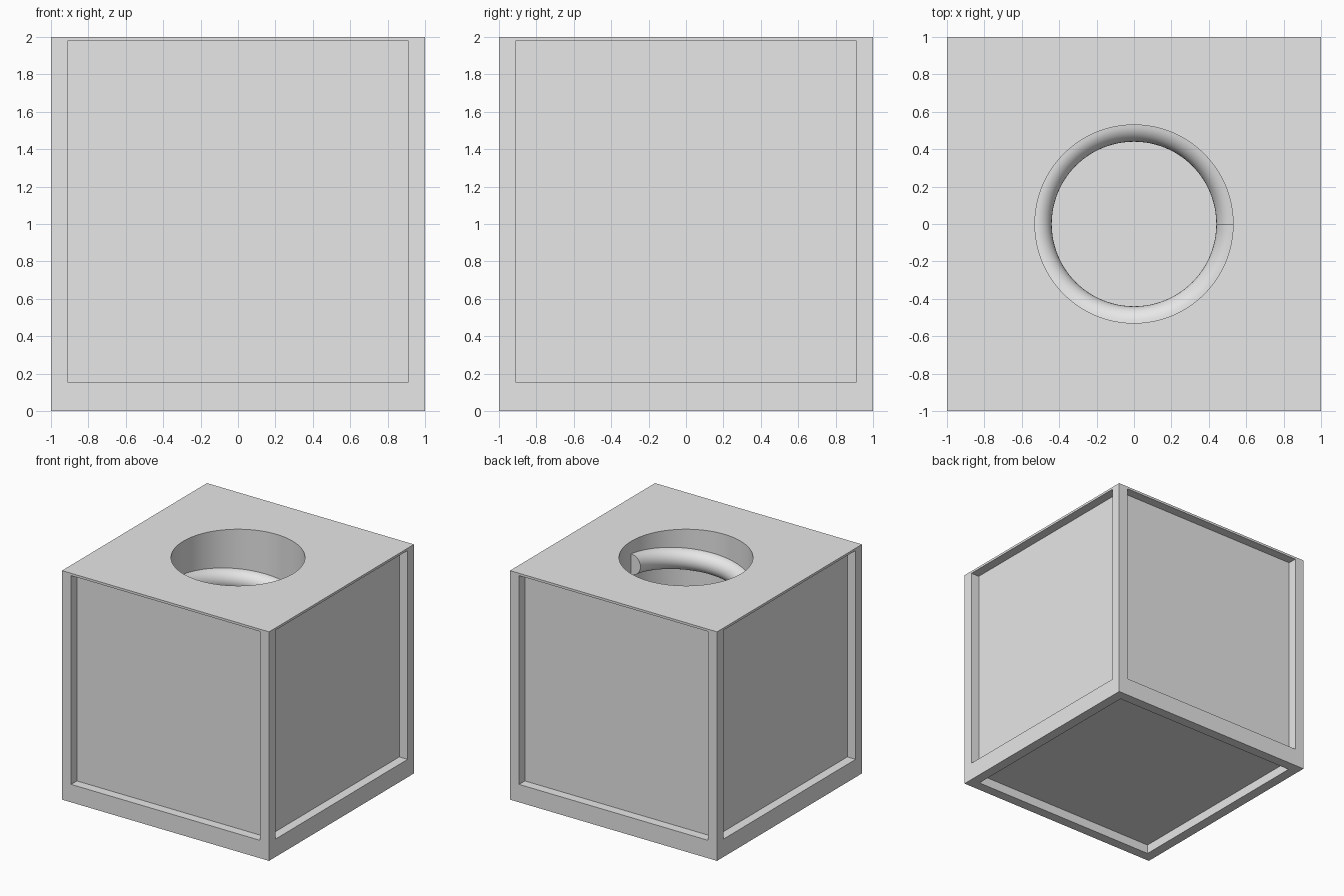
import bpy, bmesh
from math import pi, sin, cos, radians
from mathutils import Vector

cube = bpy.data.objects.get("Cube")
if cube:
    bpy.data.objects.remove(cube, do_unlink=True)

HALF = 1.0          # half width of the box
BORDER = 0.125      # frame width around the recessed panels
RECESS = 0.08       # panel depth
HOLE_R = 0.53
HOLE_DEPTH = 1.1
SEGMENTS = 96
PITCH = 0.36
TURNS = 2
RIDGE_R = 0.09
THREAD_TOP = 1.8    # height of the thread's upper end

grey = bpy.data.materials.new("plain grey")
grey.use_nodes = True
grey.diffuse_color = (0.8, 0.8, 0.8, 1)
grey.node_tree.nodes["Principled BSDF"].inputs["Base Color"].default_value = grey.diffuse_color


def finish(bm, name):
    bmesh.ops.recalc_face_normals(bm, faces=bm.faces)
    mesh = bpy.data.meshes.new(name)
    bm.to_mesh(mesh)
    bm.free()
    mesh.materials.append(grey)
    obj = bpy.data.objects.new(name, mesh)
    bpy.context.collection.objects.link(obj)
    bpy.ops.object.select_all(action="DESELECT")
    obj.select_set(True)
    bpy.context.view_layer.objects.active = obj
    bpy.ops.object.shade_smooth_by_angle(angle=radians(35))
    return obj


# Box with recessed panels on the sides and the base
bm = bmesh.new()
bmesh.ops.create_cube(bm, size=2 * HALF)
bmesh.ops.translate(bm, verts=bm.verts, vec=(0, 0, HALF))
bm.normal_update()
top = next(f for f in bm.faces if f.normal.z > 0.5)
for face in [f for f in bm.faces if f is not top]:
    normal = face.normal.copy()
    bmesh.ops.inset_individual(bm, faces=[face], thickness=BORDER)
    if abs(normal.z) < 0.5:
        # side panels sit closer to the top edge
        bmesh.ops.translate(bm, verts=face.verts, vec=(0, 0, 0.068))
    panel = bmesh.ops.extrude_discrete_faces(bm, faces=[face])["faces"][0]
    bmesh.ops.translate(bm, verts=panel.verts, vec=-RECESS * normal)

# Round hole in the top, with wall and floor
rim = list(top.edges)
bmesh.ops.delete(bm, geom=[top], context="FACES_ONLY")
ring = [bm.verts.new((HOLE_R * cos(2 * pi * i / SEGMENTS),
                      HOLE_R * sin(2 * pi * i / SEGMENTS), 2 * HALF))
        for i in range(SEGMENTS)]
circle = [bm.edges.new((ring[i - 1], ring[i])) for i in range(SEGMENTS)]
bmesh.ops.triangle_fill(bm, edges=rim + circle, use_beauty=True, normal=(0, 0, 1))
wall = bmesh.ops.extrude_edge_only(bm, edges=circle)["geom"]
low = [v for v in wall if isinstance(v, bmesh.types.BMVert)]
bmesh.ops.translate(bm, verts=low, vec=(0, 0, -HOLE_DEPTH))
bmesh.ops.contextual_create(bm, geom=[e for e in wall if isinstance(e, bmesh.types.BMEdge)])
finish(bm, "box_body")

# Half-round screw thread winding down the hole wall from +x
bm = bmesh.new()
STEPS = 16
sections = []
for i in range(TURNS * SEGMENTS + 1):
    a = -2 * pi * i / SEGMENTS
    z = THREAD_TOP - PITCH * i / SEGMENTS
    section = []
    for k in range(STEPS + 1):
        t = pi * k / STEPS
        r = HOLE_R - RIDGE_R * sin(t)
        section.append(bm.verts.new(Vector((r * cos(a), r * sin(a), z + RIDGE_R * cos(t)))))
    sections.append(section)
for s, n in zip(sections, sections[1:]):
    for k in range(STEPS):
        bm.faces.new((s[k], s[k + 1], n[k + 1], n[k]))
for end in (sections[0], sections[-1]):
    bm.faces.new(end)
finish(bm, "screw_thread")
